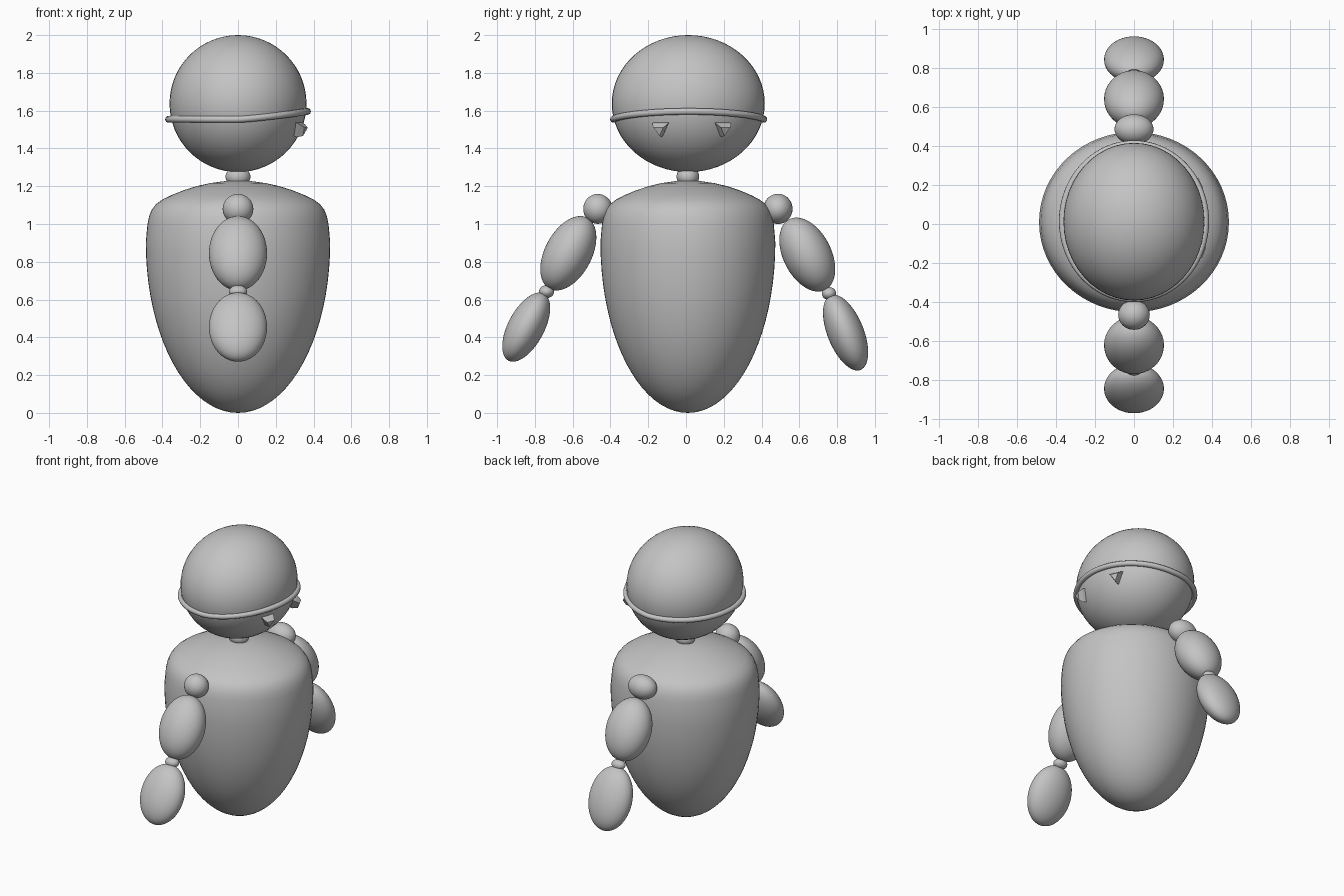
import bpy, bmesh, math
from mathutils import Vector, Matrix

if "Cube" in bpy.data.objects:
    bpy.data.objects.remove(bpy.data.objects["Cube"])

grey = bpy.data.materials.new("plain_grey")
grey.diffuse_color = (0.55, 0.55, 0.55, 1)
grey.use_nodes = True
grey.node_tree.nodes["Principled BSDF"].inputs["Base Color"].default_value = grey.diffuse_color


def add_mesh(name, bm, smooth=True):
    bmesh.ops.recalc_face_normals(bm, faces=bm.faces[:])
    for f in bm.faces:
        f.smooth = smooth
    me = bpy.data.meshes.new(name)
    bm.to_mesh(me)
    bm.free()
    me.materials.append(grey)
    ob = bpy.data.objects.new(name, me)
    bpy.context.collection.objects.link(ob)
    return ob


def ellipsoid(name, centre, radii, tilt=0.0):
    """Smooth ellipsoid tilted about x by some degrees."""
    bm = bmesh.new()
    m = (Matrix.Translation(centre) @ Matrix.Rotation(math.radians(tilt), 4, 'X')
         @ Matrix.Diagonal((*radii, 1)))
    bmesh.ops.create_uvsphere(bm, u_segments=48, v_segments=32, radius=1, matrix=m)
    return add_mesh(name, bm)


# Body: egg-shaped lower half, broad shoulders, slightly narrower in y
RX, RY, MID, CY = 0.488, 0.463, 0.9, 0.01
profile = [(RX * math.cos(a), MID + MID * math.sin(a))
           for a in (math.radians(-90 + 4.5 * i) for i in range(20))]
profile += [(0.488, 0.9), (0.484, 0.95), (0.479, 1.0), (0.471, 1.04), (0.457, 1.075),
            (0.435, 1.104), (0.40, 1.13), (0.35, 1.154), (0.29, 1.178), (0.22, 1.2),
            (0.15, 1.216), (0.07, 1.227), (0.0, 1.23)]
bm = bmesh.new()
vs = [bm.verts.new((r, 0, z)) for r, z in profile]
es = [bm.edges.new(p) for p in zip(vs, vs[1:])]
bmesh.ops.spin(bm, geom=vs + es, cent=(0, 0, 0), axis=(0, 0, 1),
               angle=math.tau, steps=64, use_duplicate=False)
bmesh.ops.remove_doubles(bm, verts=bm.verts[:], dist=0.0005)
bmesh.ops.transform(bm, verts=bm.verts[:],
                    matrix=Matrix.Translation((0, CY, 0)) @ Matrix.Diagonal((1, RY / RX, 1, 1)))
add_mesh("body", bm)

# Neck and head
ellipsoid("neck", (0, 0.01, 1.25), (0.066, 0.06, 0.055))
HC = Vector((0, 0.012, 1.6375))
HR = Vector((0.3625, 0.405, 0.3625))
ellipsoid("head", HC, HR)

# Brow band: closed tube round the head, arching up over the face side (+x)
cu = bpy.data.curves.new("brow_band", 'CURVE')
cu.dimensions = '3D'
cu.bevel_depth = 0.018
cu.bevel_resolution = 3
sp = cu.splines.new('POLY')
N = 72
sp.points.add(N - 1)
for i, p in enumerate(sp.points):
    t = math.tau * i / N
    p.co = (0.368 * math.cos(t), 0.014 + 0.398 * math.sin(t),
            1.554 + 0.042 * max(0.0, math.cos(t)) ** 1.3, 1)
sp.use_cyclic_u = True
sp.use_smooth = True
band = bpy.data.objects.new("brow_band", cu)
bpy.context.collection.objects.link(band)
cu.materials.append(grey)
bpy.context.view_layer.objects.active = band
band.select_set(True)
bpy.ops.object.convert(target='MESH')

# Eyes: tapered triangular studs pointing down, standing out of the head
for side, y in (("left", -0.13), ("right", 0.19)):
    dz, dy = 1.512 - HC.z, y - HC.y
    dx = HR.x * math.sqrt(1 - (dz / HR.z) ** 2 - (dy / HR.y) ** 2)
    n = Vector((dx / HR.x ** 2, dy / HR.y ** 2, dz / HR.z ** 2)).normalized()
    u = Vector((0, 0, 1)).cross(n).normalized()
    v = n.cross(u)
    bm = bmesh.new()
    rings = []
    for r, h in ((0.052, -0.02), (0.05, 0.015), (0.032, 0.045)):
        rings.append([bm.verts.new(HC + Vector((dx, dy, dz)) + n * h
                      + (u * math.cos(a) + v * math.sin(a)) * r)
                      for a in map(math.radians, (-90, 30, 150))])
    bm.faces.new(rings[0])
    bm.faces.new(rings[2])
    for lo, hi in zip(rings, rings[1:]):
        for k in range(3):
            j = (k + 1) % 3
            bm.faces.new((lo[k], lo[j], hi[j], hi[k]))
    add_mesh(side + "_eye", bm, smooth=False)

# Arms: (part, centre y, centre z, radii, tilt) for each side
arms = {
    "right": [("shoulder", 0.487, 1.08, (0.1, 0.077, 0.08), 0),
              ("upper_arm", 0.642, 0.838, (0.154, 0.127, 0.21), 27),
              ("elbow", 0.757, 0.632, (0.048, 0.038, 0.034), 0),
              ("forearm", 0.845, 0.425, (0.154, 0.096, 0.213), 22)],
    "left": [("shoulder", -0.467, 1.08, (0.081, 0.077, 0.079), 0),
             ("upper_arm", -0.623, 0.845, (0.154, 0.124, 0.213), -28),
             ("elbow", -0.738, 0.642, (0.048, 0.04, 0.034), 0),
             ("forearm", -0.846, 0.454, (0.154, 0.096, 0.201), -28)],
}
for side, parts in arms.items():
    for part, y, z, radii, tilt in parts:
        ellipsoid(f"{side}_{part}", (0, y, z), radii, tilt)
